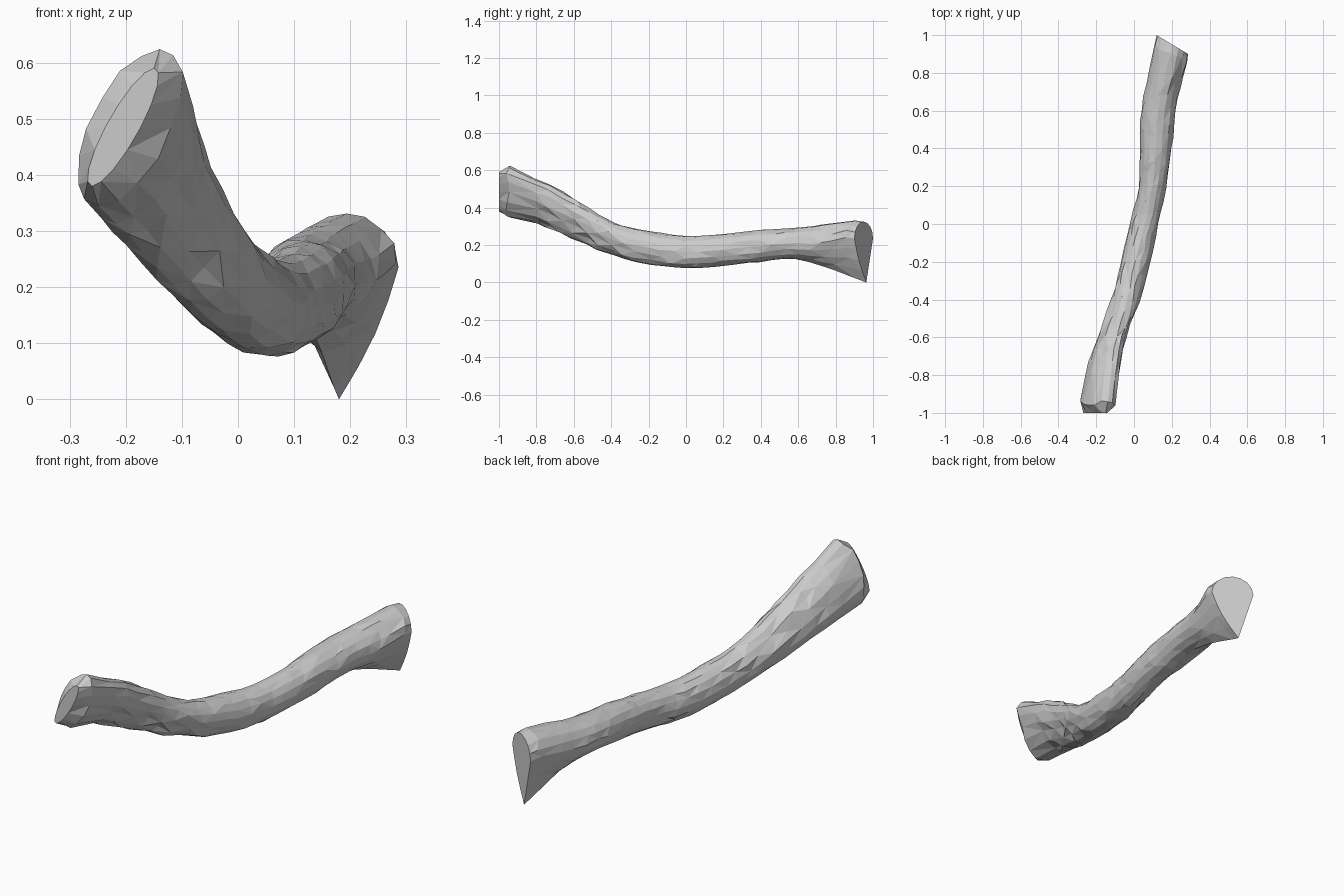
import bpy, bmesh, math, random

if "Cube" in bpy.data.objects:
    bpy.data.objects.remove(bpy.data.objects["Cube"], do_unlink=True)

random.seed(4)
SIDES = 16
STEPS = 3

# Stations along the branch: y, left x, right x, bottom z, top z
STATIONS = [
    (-1.0, -.26, -.15, .38, .59),
    (-.95, -.287, -.10, .345, .625),
    (-.8, -.26, -.08, .315, .56),
    (-.6, -.195, -.04, .235, .445),
    (-.4, -.12, .03, .145, .325),
    (-.2, -.068, .085, .095, .275),
    (0, -.022, .13, .075, .25),
    (.2, .025, .17, .09, .26),
    (.4, .03, .20, .11, .28),
    (.6, .038, .22, .125, .295),
    (.8, .08, .257, .062, .32),
    (.9, .105, .283, .02, .332),
    (.95, .12, .286, 0, .325),
]


def clamp(v):
    return max(0.0, min(1.0, v))


def mix(a, b, t):
    return a + (b - a) * t


def spline(p0, p1, p2, p3, t):
    """Catmull-Rom blend of four stations."""
    return [.5 * (2 * b + (c - a) * t + (2 * a - 5 * b + 4 * c - d) * t * t
                  + (3 * b - a - 3 * c + d) * t ** 3)
            for a, b, c, d in zip(p0, p1, p2, p3)]


def ring_points(station, jitter):
    y, left, right, low, top = station
    keel = clamp((y - .6) / .25)
    lean = .055 * clamp((-y - .3) / .6)
    slant = .6 * clamp((y - .7) / .25)
    cx = (left + right) / 2
    rx = math.sqrt(max(((right - left) / 2) ** 2 - lean ** 2, .001))
    cz = mix((low + top) / 2, top - .09, keel)
    points = []
    for i in range(SIDES):
        a = math.tau * i / SIDES
        c, s = math.cos(a), math.sin(a)
        x = cx + rx * c + lean * s
        z = cz + s * ((top - cz) if s > 0 else (cz - low))
        # Lower half flattens into the torn keel at the back end
        if s < 0:
            f = 1 - abs(math.asin(s)) / (math.pi / 2)
            tip = mix(.12, .18, clamp((y - .6) / .35))
            side = left if c < 0 else right
            bulge = 0 if c < 0 else .012 * math.sin(math.pi * f)
            x = mix(x, mix(tip, side, f) + bulge, keel)
            z = mix(z, mix(low, cz, f), keel)
        yy = y - slant * (x - cx)
        j = jitter * (1 - keel * (s < 0))
        points.append((x + random.uniform(-j, j) * .4,
                       yy + random.uniform(-j, j) * 2.5,
                       z + random.uniform(-j, j) * .4))
    return points


# Loft the rings into one closed branch
bm = bmesh.new()
rings = []
last = len(STATIONS) - 1
for i in range(last):
    around = [STATIONS[max(0, min(last, i + k))] for k in (-1, 0, 1, 2)]
    count = STEPS if around[2][0] - around[1][0] > .15 else 1
    for k in range(count):
        rings.append(ring_points(spline(*around, k / count), .007 if i > 0 else 0))
rings.append(ring_points(STATIONS[last], 0))

loops = [[bm.verts.new(p) for p in ring] for ring in rings]
for r, (a, b) in enumerate(zip(loops, loops[1:])):
    for i in range(SIDES):
        n = (i + 1) % SIDES
        if (i + r) % 2:
            bm.faces.new((a[i], a[n], b[n]))
            bm.faces.new((a[i], b[n], b[i]))
        else:
            bm.faces.new((a[i], a[n], b[i]))
            bm.faces.new((a[n], b[n], b[i]))

# Broken end caps
bm.faces.new(loops[0])
bm.faces.new(loops[-1])
bmesh.ops.triangulate(bm, faces=[f for f in bm.faces if len(f.verts) > 4])
bmesh.ops.recalc_face_normals(bm, faces=bm.faces)

mesh = bpy.data.meshes.new("branch")
bm.to_mesh(mesh)
bm.free()
branch = bpy.data.objects.new("branch", mesh)
bpy.context.collection.objects.link(branch)

# Plain grey surface
grey = bpy.data.materials.new("light grey")
grey.use_nodes = True
colour = (.6, .6, .6, 1)
grey.diffuse_color = colour
grey.node_tree.nodes["Principled BSDF"].inputs["Base Color"].default_value = colour
mesh.materials.append(grey)
